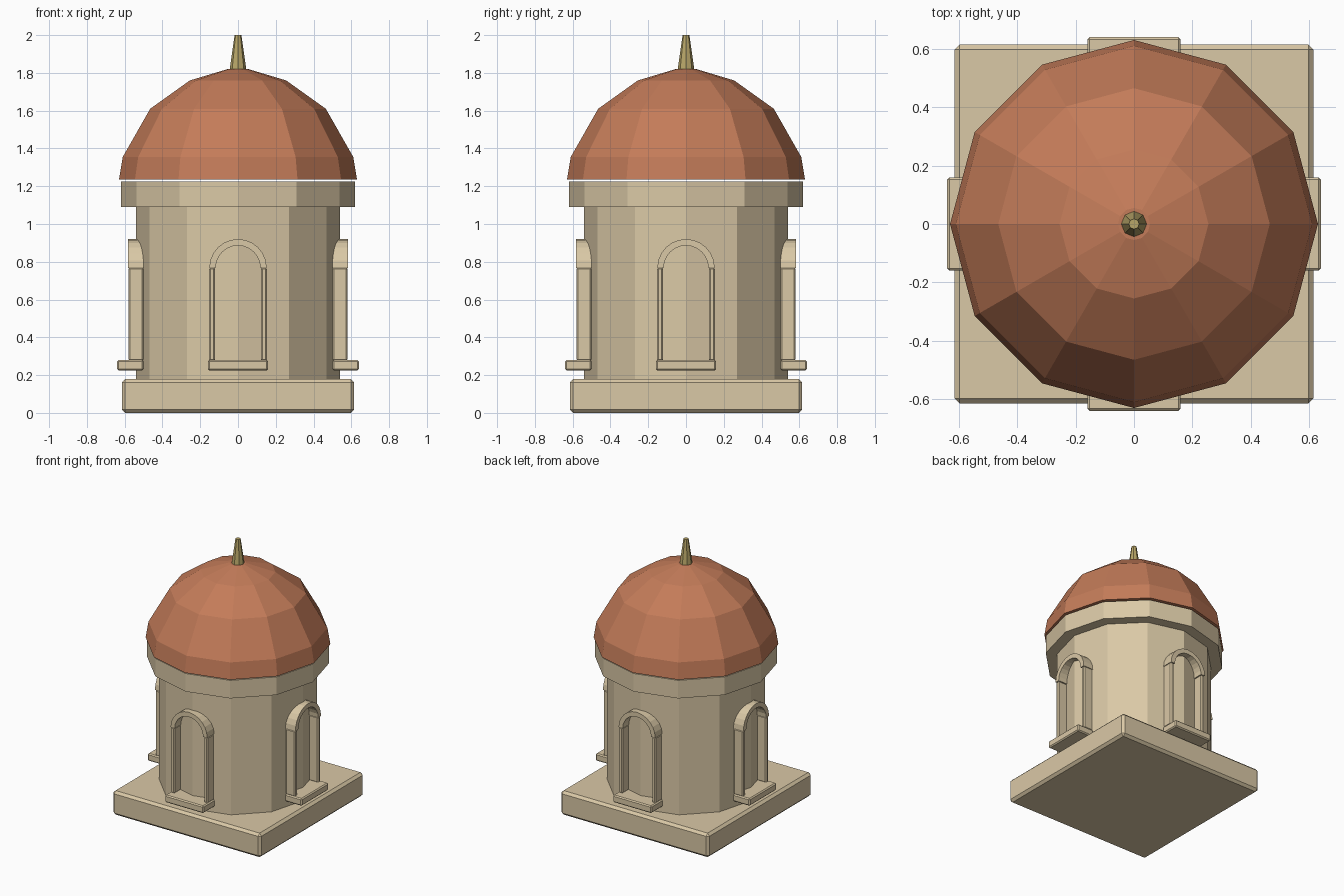
import bpy, bmesh
from math import sin, cos, pi
from mathutils import Matrix, Vector

if "Cube" in bpy.data.objects:
    bpy.data.objects.remove(bpy.data.objects["Cube"])


def material(name, rgb):
    m = bpy.data.materials.new(name)
    m.diffuse_color = (*rgb, 1)
    m.use_nodes = True
    m.node_tree.nodes["Principled BSDF"].inputs["Base Color"].default_value = m.diffuse_color
    return m


STONE = material("stone", (0.70, 0.58, 0.38))
TILE = material("terracotta", (0.55, 0.20, 0.10))
BRASS = material("brass", (0.48, 0.38, 0.14))


def finish(name, bm, mat, bevel=0, turn=0):
    bmesh.ops.recalc_face_normals(bm, faces=bm.faces)
    mesh = bpy.data.meshes.new(name)
    bm.to_mesh(mesh)
    bm.free()
    mesh.materials.append(mat)
    ob = bpy.data.objects.new(name, mesh)
    bpy.context.collection.objects.link(ob)
    ob.rotation_euler.z = turn
    if bevel:
        mod = ob.modifiers.new("bevel", 'BEVEL')
        mod.width = bevel
        mod.segments = 1
    return ob


def box(name, lo, hi, mat, bevel=0, turn=0):
    lo, hi = Vector(lo), Vector(hi)
    bm = bmesh.new()
    bmesh.ops.create_cube(bm, size=1, matrix=Matrix.Translation((lo + hi) / 2)
                          @ Matrix.Diagonal((*(hi - lo), 1)))
    return finish(name, bm, mat, bevel, turn)


def lathe(name, profile, sides, mat):
    """Closed solid turned from (radius, z) points, bottom to top."""
    bm = bmesh.new()
    rings = [[bm.verts.new((r * cos(2 * pi * i / sides), r * sin(2 * pi * i / sides), z))
              for i in range(sides)] for r, z in profile]
    for a, b in zip(rings, rings[1:]):
        for i in range(sides):
            j = (i + 1) % sides
            bm.faces.new((a[i], a[j], b[j], b[i]))
    bm.faces.new(rings[0])
    bm.faces.new(rings[-1])
    return finish(name, bm, mat)


def arch(name, inner, outer, z, front, back, turn, steps=12):
    """Half-ring of rectangular section over an opening."""
    bm = bmesh.new()
    rings = []
    for i in range(steps + 1):
        a = pi * i / steps
        rings.append([bm.verts.new((r * cos(a), y, z + r * sin(a)))
                      for r, y in ((inner, front), (outer, front), (outer, back), (inner, back))])
    for a, b in zip(rings, rings[1:]):
        for k in range(4):
            m = (k + 1) % 4
            bm.faces.new((a[k], a[m], b[m], b[k]))
    bm.faces.new(rings[0])
    bm.faces.new(rings[-1])
    return finish(name, bm, STONE, 0, turn)


# Square plinth, twelve-sided drum and cornice
box("plinth", (-0.615, -0.615, 0), (0.615, 0.615, 0.18), STONE, 0.018)
lathe("drum", [(0.54, 0.17), (0.54, 1.10)], 12, STONE)
lathe("cornice", [(0.62, 1.09), (0.62, 1.225)], 12, STONE)

# Faceted dome and finial
lathe("dome", [(0.63, 1.235), (0.61, 1.355), (0.465, 1.61), (0.255, 1.76), (0.055, 1.82)], 12, TILE)
lathe("finial", [(0.045, 1.81), (0.018, 2.0)], 8, BRASS)

# Four arched window surrounds
for n, side in enumerate(("front", "right", "back", "left")):
    t = n * pi / 2
    box(side + "_sill", (-0.16, -0.64, 0.225), (0.16, -0.50, 0.28), STONE, 0.008, t)
    for s, hand in ((-1, "a"), (1, "b")):
        box(f"{side}_jamb_{hand}", (s * 0.137 - 0.016, -0.58, 0.275),
            (s * 0.137 + 0.016, -0.50, 0.77), STONE, 0.008, t)
    arch(side + "_arch", 0.118, 0.152, 0.768, -0.582, -0.50, t)
